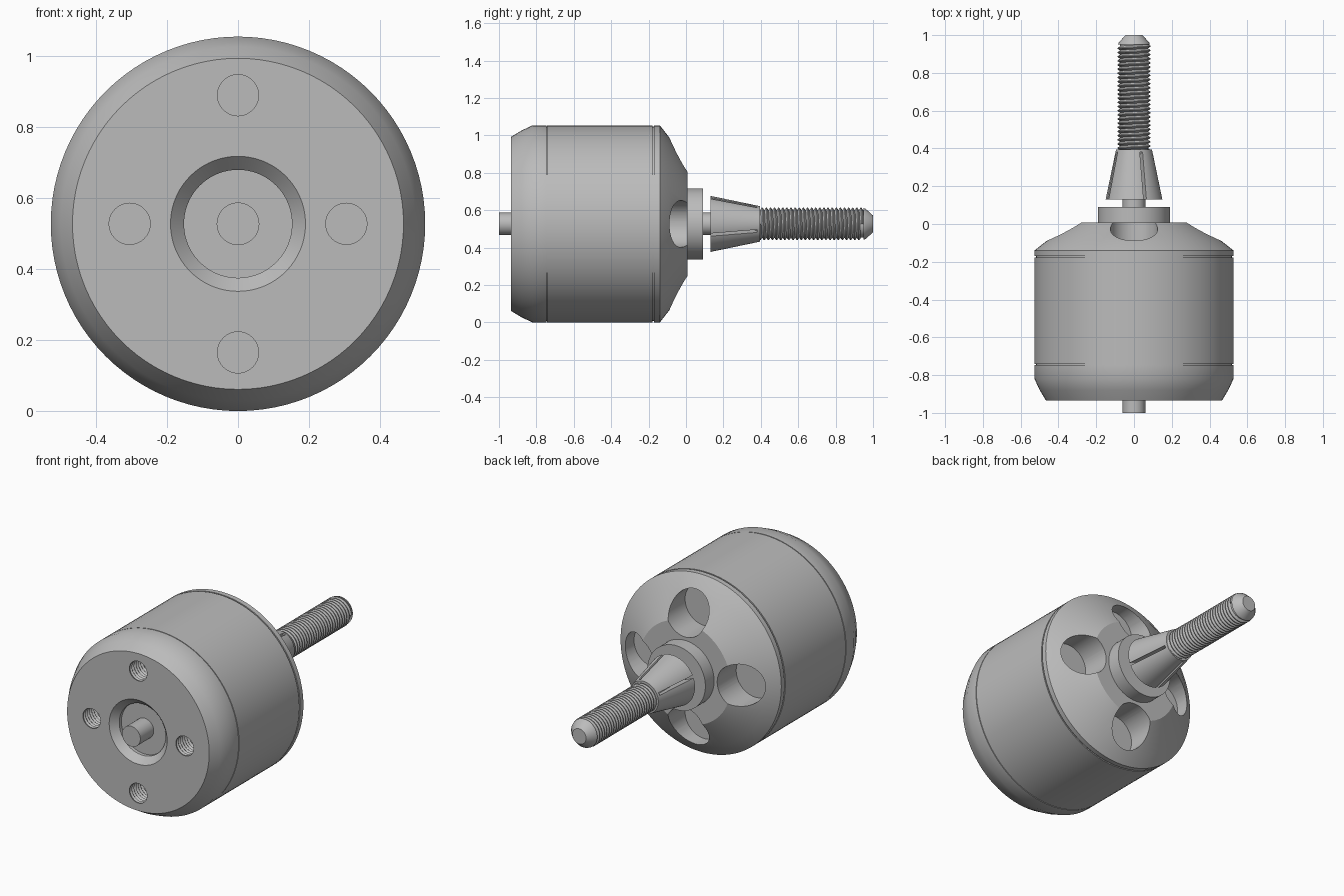
import bpy, bmesh
from math import pi, radians, sin, cos
from mathutils import Vector, Matrix

if "Cube" in bpy.data.objects:
    bpy.data.objects.remove(bpy.data.objects["Cube"], do_unlink=True)

AXIS_Z = 0.527     # height of the motor axis
R = 0.527          # body radius

metal = bpy.data.materials.new("grey metal")
metal.use_nodes = True
metal.diffuse_color = (0.5, 0.5, 0.5, 1)
metal.node_tree.nodes["Principled BSDF"].inputs["Base Color"].default_value = (0.5, 0.5, 0.5, 1)


def add_object(name, bm):
    bmesh.ops.remove_doubles(bm, verts=bm.verts, dist=0.0002)
    bmesh.ops.recalc_face_normals(bm, faces=bm.faces)
    mesh = bpy.data.meshes.new(name)
    bm.to_mesh(mesh)
    bm.free()
    mesh.materials.append(metal)
    obj = bpy.data.objects.new(name, mesh)
    bpy.context.collection.objects.link(obj)
    return obj


def lathe(name, profile, x=0, z=AXIS_Z, steps=96, turns=1, pitch=0):
    """Spin (y, radius) points round a y-directed axis; a pitch makes a helix."""
    bm = bmesh.new()
    verts = [bm.verts.new((x + r, y, z)) for y, r in profile]
    edges = [bm.edges.new(pair) for pair in zip(verts, verts[1:])]
    bmesh.ops.spin(bm, geom=verts + edges, cent=(x, 0, z), axis=(0, 1, 0),
                   dvec=(0, pitch / steps, 0), angle=2 * pi * turns,
                   steps=steps * turns, use_duplicate=False)
    return add_object(name, bm)


def rod(name, y0, y1, r, **kw):
    return lathe(name, [(y0, 0), (y0, r), (y1, r), (y1, 0)], **kw)


def cut(obj, cutters):
    bpy.context.view_layer.objects.active = obj
    for cutter in cutters:
        mod = obj.modifiers.new("cut", 'BOOLEAN')
        mod.operation, mod.solver, mod.object = 'DIFFERENCE', 'EXACT', cutter
        bpy.ops.object.modifier_apply(modifier=mod.name)
        bpy.data.objects.remove(cutter, do_unlink=True)


# Front cap with a chamfered centre recess and four tapped holes
front_cap = lathe("front_cap", [
    (-0.875, 0), (-0.875, 0.152), (-0.895, 0.152), (-0.935, 0.19),
    (-0.935, 0.466), (-0.88, 0.499), (-0.82, R), (-0.747, R), (-0.747, 0)])
tapped = [(-0.96, 0), (-0.96, 0.058)]
for i in range(10):
    y = -0.93 + 0.02 * i
    tapped += [(y, 0.058), (y + 0.01, 0.066)]
tapped.append((tapped[-1][0], 0))
cut(front_cap, [lathe("tapped_hole", tapped, x=x, z=AXIS_Z + dz, steps=32)
                for x, dz in ((0.305, 0), (-0.305, 0), (0, 0.362), (0, -0.362))])

# Housing, stepped at both ends to leave fine seams
housing = lathe("housing", [
    (-0.747, 0), (-0.747, R - 0.007), (-0.742, R - 0.007), (-0.742, R),
    (-0.178, R), (-0.178, R - 0.007), (-0.17, R - 0.007), (-0.17, 0)])

# Rear cap with four vent holes
rear_cap = lathe("rear_cap", [
    (-0.17, 0), (-0.17, R), (-0.14, R), (-0.09, 0.463), (0.008, 0.3), (0.008, 0)])
cut(rear_cap, [rod("vent_hole", -0.3, 0.1, 0.125, x=0.335 * cos(a),
                   z=AXIS_Z + 0.335 * sin(a), steps=48)
               for a in (0, pi / 2, pi, 3 * pi / 2)])

# Shaft and collar
shaft = rod("shaft", -1, 0.2, 0.06, steps=48)
collar = rod("collar", 0, 0.09, 0.19)

# Slotted collet
collet = lathe("collet", [(0.13, 0), (0.13, 0.15), (0.395, 0.095), (0.395, 0)], steps=64)
slots = []
for k in range(4):
    bm = bmesh.new()
    bmesh.ops.create_cube(bm, size=1, matrix=Matrix.Translation((0, 0, AXIS_Z))
                          @ Matrix.Rotation(radians(23 + 90 * k), 4, 'Y')
                          @ Matrix.Translation((0.13, 0.24, 0))
                          @ Matrix.Diagonal((0.14, 0.28, 0.016, 1)))
    slots.append(add_object("slot", bm))
cut(collet, slots)

# Threaded stud with a chamfered tip
P = 0.022
thread = lathe("stud_thread", [(0.38, 0.074), (0.38 + 0.4 * P, 0.087),
                               (0.38 + 0.6 * P, 0.087), (0.38 + P, 0.074)],
               steps=32, turns=25, pitch=P)
core = rod("stud_core", 0.37, 0.96, 0.0735, steps=32)
tip = lathe("stud_tip", [(0.95, 0), (0.95, 0.084), (0.96, 0.081), (1, 0.045), (1, 0)], steps=48)

# Smooth shading with crisp edges
bpy.ops.object.select_all(action='DESELECT')
for obj in (front_cap, housing, rear_cap, shaft, collar, collet, thread, core, tip):
    obj.select_set(True)
bpy.context.view_layer.objects.active = housing
bpy.ops.object.shade_smooth_by_angle(angle=radians(30))
